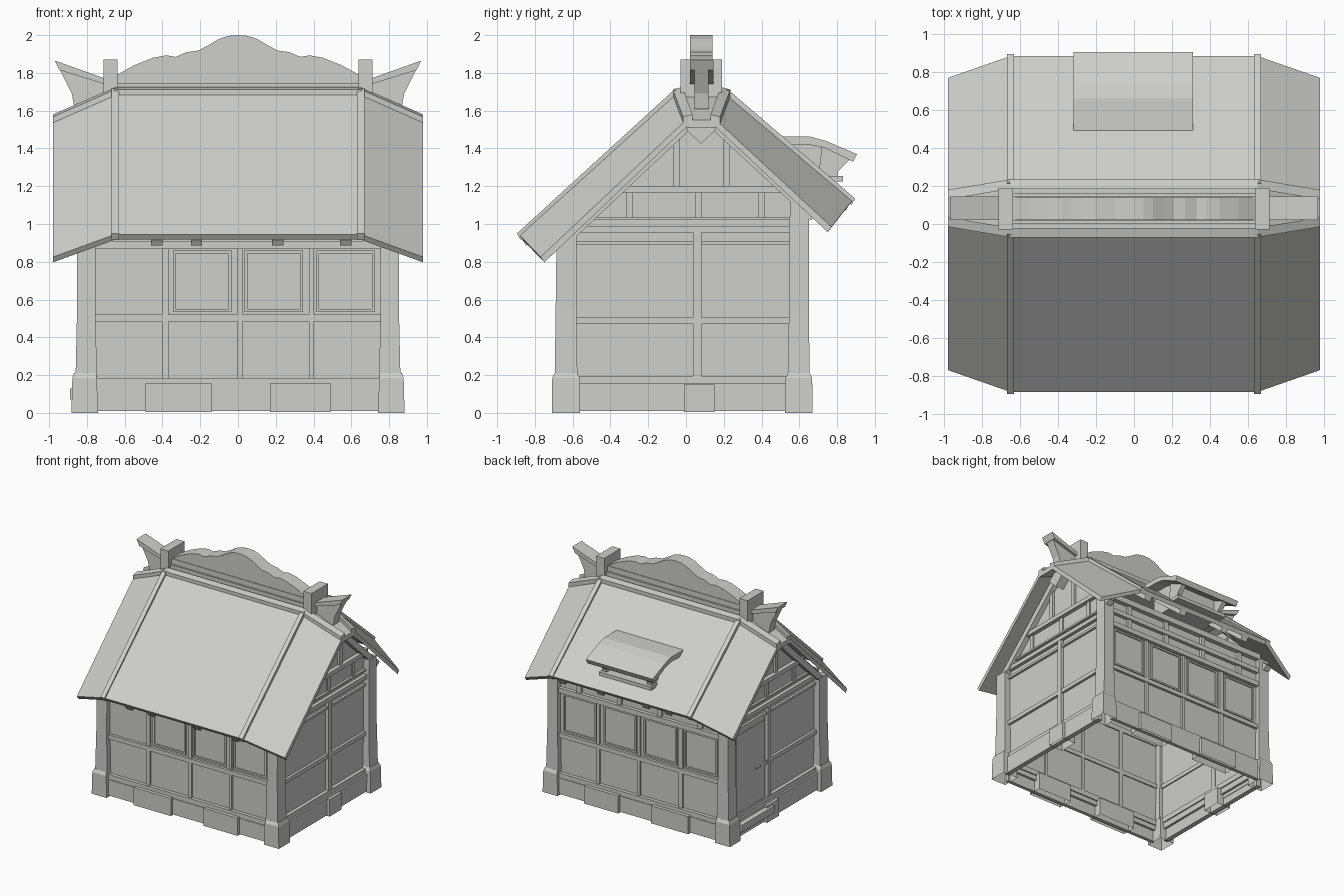
import bpy, bmesh

cube = bpy.data.objects.get("Cube")
if cube:
    bpy.data.objects.remove(cube, do_unlink=True)

mat = bpy.data.materials.new("plain_grey")
mat.use_nodes = True
GREY = (0.62, 0.62, 0.61, 1)
mat.diffuse_color = GREY
mat.node_tree.nodes["Principled BSDF"].inputs["Base Color"].default_value = GREY


def finish(name, bm):
    bmesh.ops.recalc_face_normals(bm, faces=bm.faces)
    me = bpy.data.meshes.new(name)
    bm.to_mesh(me)
    bm.free()
    me.materials.append(mat)
    ob = bpy.data.objects.new(name, me)
    bpy.context.collection.objects.link(ob)
    return ob


def loft(name, rings, bottom=True, top=True):
    """Skin a list of matching closed rings of 3D points."""
    bm = bmesh.new()
    vs = [[bm.verts.new(p) for p in r] for r in rings]
    n = len(vs[0])
    for a, b in zip(vs, vs[1:]):
        for i in range(n):
            j = (i + 1) % n
            bm.faces.new((a[i], a[j], b[j], b[i]))
    if bottom:
        bm.faces.new(vs[0])
    if top:
        bm.faces.new(vs[-1])
    return finish(name, bm)


def rect(x0, x1, y0, y1, z):
    return [(x0, y0, z), (x1, y0, z), (x1, y1, z), (x0, y1, z)]


def box(name, x0, x1, y0, y1, z0, z1, hollow=False):
    return loft(name, [rect(x0, x1, y0, y1, z0), rect(x0, x1, y0, y1, z1)], bottom=not hollow)


def along_x(name, yz, x0, x1):
    return loft(name, [[(x, y, z) for y, z in yz] for x in (x0, x1)])


def along_y(name, xz, y0, y1):
    return loft(name, [[(x, y, z) for x, z in xz] for y in (y0, y1)])


# Roof: middle span with hipped-down ends
END, HIP = 0.98, 0.65


def shell(eave_f, ridge_f, ridge_b, eave_b):
    low = [(eave_b[0] - .02, eave_b[1] - .028), (ridge_b[0], ridge_b[1] - .04),
           (ridge_f[0], ridge_f[1] - .04), (eave_f[0] + .02, eave_f[1] - .028)]
    return [eave_f, ridge_f, ridge_b, eave_b] + low


mid = [(-.885, .945), (-.05, 1.70), (.21, 1.70), (.885, 1.13)]
out = [(-.77, .825), (.0, 1.55), (.16, 1.55), (.77, .985)]
loft("roof", [[(x, y, z) for y, z in shell(*p)]
              for x, p in ((-END, out), (-HIP, mid), (HIP, mid), (END, out))])

# Ridge trims following the hipped ends
for tag, ys, shift in (("front", (-.07, -.02), .055), ("back", (.235, .185), -.055)):
    sec = [(ys[0], 1.672), (ys[0], 1.712), (ys[1], 1.725), (ys[1], 1.672)]
    low = [(y + shift, z - .145) for y, z in sec]
    loft(f"ridge_trim_{tag}", [[(x, y, z) for y, z in s]
                               for x, s in ((-END, low), (-HIP, sec), (HIP, sec), (END, low))])

# Ribs over the hip lines
for s in (-1, 1):
    for tag, e, r in (("front", mid[0], mid[1]), ("back", mid[3], mid[2])):
        d = -.01 if tag == "front" else .01
        yz = [(e[0] + d, e[1] + .005), (r[0] + d / 2, r[1] + .018), (r[0], r[1] - .02),
              (e[0] - d, e[1] - .03)]
        along_x(f"hip_rib_{tag}", yz, s * HIP - .019, s * HIP + .019)

# Ridge beam and carved crest board
box("ridge_base", -.66, .66, .0, .16, 1.64, 1.745)
box("ridge_beam", -.65, .65, .015, .145, 1.745, 1.79)
half = [(.64, 1.79), (.55, 1.84), (.45, 1.88), (.38, 1.893), (.33, 1.885), (.27, 1.91),
        (.21, 1.918), (.16, 1.945), (.1, 1.98), (.05, 1.996)]
crest = [(-x, z) for x, z in half] + [(0, 2.0)] + half[::-1]
along_y("crest_board", crest, .02, .14)

# Ridge posts and horned end brackets
for s in (-1, 1):
    c = s * .675
    box("ridge_post", c - .038, c + .038, -.028, .19, 1.6, 1.87)
    plate = [(.69, 1.735), (.69, 1.765), (.97, 1.865), (.945, 1.815)]
    along_y("horn_plate", [(s * x, z) for x, z in plate], .02, .145)
    bracket = [(.69, 1.76), (.945, 1.82), (.91, 1.75), (.88, 1.69), (.865, 1.61), (.69, 1.62)]
    along_y("horn_bracket", [(s * x, z) for x, z in bracket], .045, .12)

# Roof dormer at the back
along_x("dormer_roof", [(.49, 1.462), (.66, 1.462), (.74, 1.44), (.905, 1.37), (.885, 1.33),
                        (.73, 1.405), (.65, 1.42), (.49, 1.42)], -.32, .31)
box("dormer_box", -.22, .21, .5, .755, 1.2, 1.43)
box("dormer_sill", -.25, .24, .7, .83, 1.225, 1.255)
for c in (-.215, .205):
    along_x("dormer_bracket", [(.7, 1.24), (.8, 1.24), (.805, 1.28), (.865, 1.34), (.72, 1.42)],
            c - .02, c + .02)

# Wall shells
X, YF, YB = .80, -.645, .61
box("front_wall", -X, X, YF, YF + .02, .1, 1.0)
box("back_wall", -X, X, YB - .02, YB, .1, 1.16)
gable = [(YF, .1), (YF, .97), (.0, 1.58), (.16, 1.58), (YB, 1.15), (YB, .1)]
for s in (-1, 1):
    along_x("gable_wall", gable, s * (X - .02), s * X)
    a, b = s * (X - .01), s * (X + .045)
    along_x("gable_rafter_front", [(-.7, .89), (.08, 1.625), (.08, 1.555), (-.66, .86)], a, b)
    along_x("gable_rafter_back", [(.7, 1.05), (.08, 1.62), (.08, 1.555), (.66, 1.02)], a, b)
    along_x("ridge_end_block", [(.0, 1.5), (.08, 1.425), (.16, 1.5), (.08, 1.58)], a, s * (X + .08))

# Corner posts on stone feet
for sx in (-1, 1):
    for tag, y0, y1, top in (("front", -.69, -.58, .95), ("back", .545, .65, 1.12)):
        x0, x1 = sorted((sx * .755, sx * .852))
        loft(f"corner_post_{tag}", [rect(x0 - .008, x1 + .008, y0 - .005, y1 + .005, .19),
                                    rect(x0, x1, y0, y1, .55), rect(x0, x1, y0 + .005, y1, top)])
        x0, x1 = sorted((sx * .742, sx * .882))
        loft(f"post_foot_{tag}", [rect(x0, x1, y0 - .02, y1 + .02, 0),
                                  rect(x0 + .005, x1 - .005, y0 - .018, y1 + .018, .185),
                                  rect(x0 + .014, x1 - .014, y0 - .005, y1 + .005, .21)], bottom=False)

# Long-wall timbers, window frames and foundation
for tag, y, s in (("front", YF, -1), ("back", YB, 1)):
    def slab(name, x0, x1, z0, z1, proud, depth=.03):
        ya, yb = sorted((y + s * proud, y - s * depth))
        box(f"{tag}_{name}", x0, x1, ya, yb, z0, z1)

    rails = [(.14, .185, .03), (.483, .52, .022), (.868, .91, .03)]
    if s > 0:
        rails += [(.99, 1.03, .03), (1.11, 1.16, .04)]
    for z0, z1, p in rails:
        slab("rail", -.77, .77, z0, z1, p)
    for c, w in ((-.385, .018), (.01, .013), (.39, .013)):
        slab("stud", c - w, c + w, .16, .88, .016)
    for x in (-.57, -.19, .19, .57):
        if s > 0:
            slab("short_stud", x - .02, x + .02, .9, 1.13, .02)
        if x < -.5 and s < 0:
            continue
        a, b = x - .155, x + .155
        for x0, x1, z0, z1 in ((a, b, .535, .55), (a, b, .845, .86),
                               (a, a + .015, .55, .845), (b - .015, b, .55, .845)):
            slab("window_frame", x0, x1, z0, z1, .01, .0)
    slab("footing", -.76, .76, .01, .145, .035, -.005)
    for x0, x1 in ((-.49, -.14), (.17, .49)):
        ya, yb = sorted((y + s * .06, y - s * .06))
        box(f"{tag}_stone", x0, x1, ya, yb, .005, .155, hollow=True)

# Gable timbers and foundation
for s, tag in ((-1, "left"), (1, "right")):
    def slab(name, y0, y1, z0, z1, proud, depth=.03):
        xa, xb = sorted((s * (X + proud), s * (X - depth)))
        return box(f"{tag}_{name}", xa, xb, y0, y1, z0, z1)

    for y0, y1, z0, z1, p in ((-.6, .57, .15, .195, .03), (-.6, .57, .47, .505, .022),
                              (-.6, .57, .89, .91, .02), (-.6, .57, .955, .99, .03),
                              (-.52, .57, 1.02, 1.035, .02), (-.4, .55, 1.165, 1.2, .035)):
        slab("rail", y0, y1, z0, z1, p)
    slab("centre_stud", .038, .082, .16, .98, .028)
    for c in (-.05, .215):
        slab("king_stud", c - .018, c + .018, 1.19, 1.5, .02)
    for c in (-.3, .065, .4):
        slab("short_stud", c - .018, c + .018, 1.03, 1.17, .012)
    slab("footing", -.59, .56, .01, .155, .045, -.005)
    xa, xb = sorted((s * (X + .07), s * (X - .06)))
    box(f"{tag}_stone", xa, xb, -.01, .15, .005, .15, hollow=True)

# Door, handle and step on the left gable
for y0, y1, z0, z1 in ((.11, .13, .2, .88), (.5, .52, .2, .88), (.11, .52, .86, .89)):
    box("door_frame", -X - .02, -X, y0, y1, z0, z1)
box("door_panel", -X - .025, -X, .13, .5, .2, .86)
box("door_handle", -X - .04, -X, .19, .25, .49, .505)
box("door_step", -.89, -.8, .08, .52, .07, .13)

# Rafter ends under the eaves
for c in (-.43, -.22, .21, .57):
    along_x("front_rafter", [(-.865, .915), (-.62, 1.14), (-.6, 1.1), (-.845, .885)], c - .03, c + .03)
    along_x("back_rafter", [(.865, 1.105), (.57, 1.355), (.55, 1.315), (.845, 1.07)], c - .03, c + .03)
